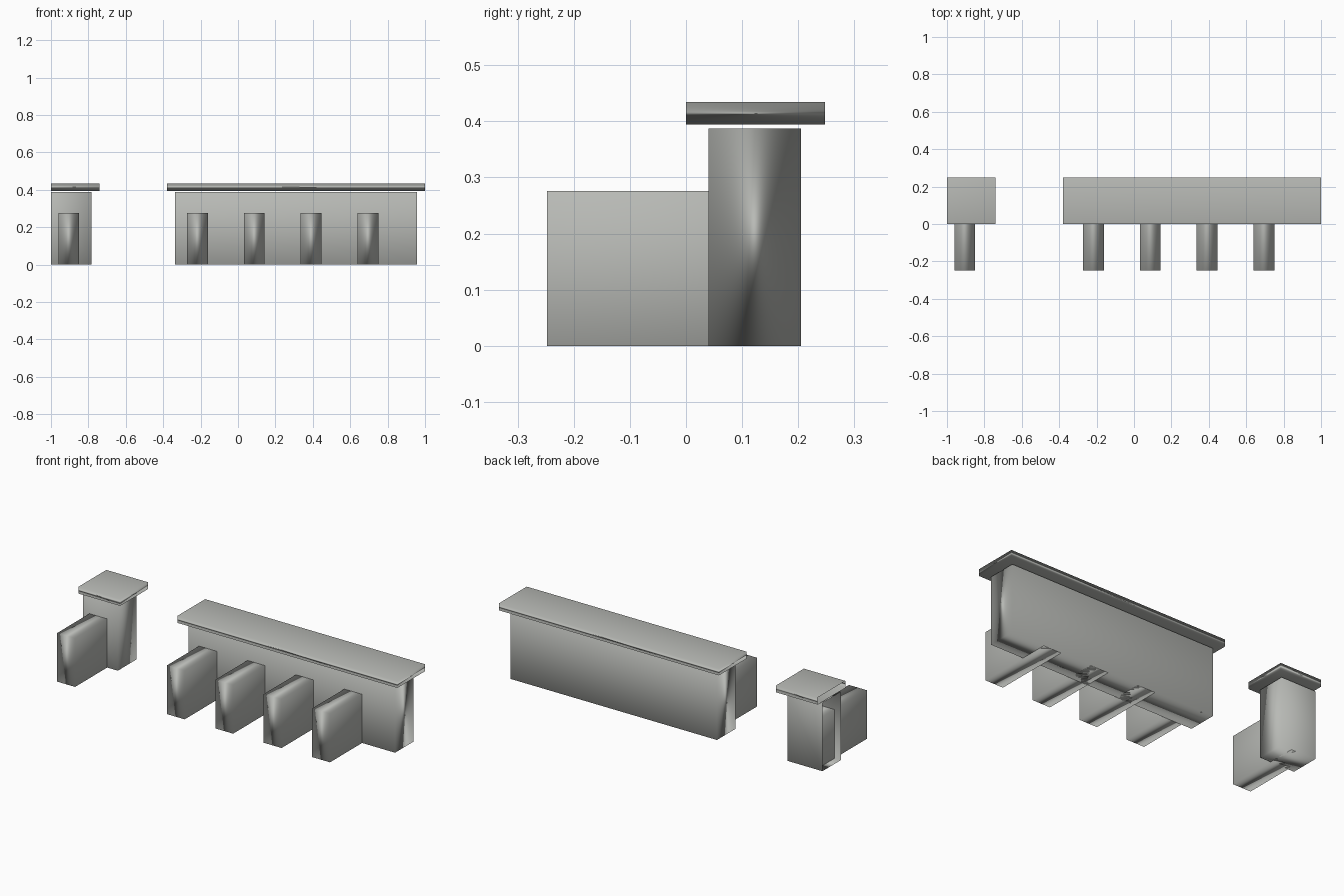
import bpy
import bmesh

cube = bpy.data.objects.get("Cube")
if cube:
    bpy.data.objects.remove(cube, do_unlink=True)

# One stone colour throughout
STONE = (0.48, 0.49, 0.465, 1.0)
stone = bpy.data.materials.new("grey stone")
stone.use_nodes = True
stone.diffuse_color = STONE
stone.node_tree.nodes["Principled BSDF"].inputs["Base Color"].default_value = STONE


def block(name, x, y, z, open_end=False):
    """Softly shaded box spanning the given ranges, optionally open at its -x end."""
    bm = bmesh.new()
    bmesh.ops.create_cube(bm, size=1)
    for v in bm.verts:
        v.co = [lo if c < 0 else hi for c, (lo, hi) in zip(v.co, (x, y, z))]
    bm.normal_update()
    if open_end:
        ends = [f for f in bm.faces if f.normal.x < -0.9]
        bmesh.ops.delete(bm, geom=ends, context="FACES_ONLY")
    for f in bm.faces:
        f.smooth = True
    mesh = bpy.data.meshes.new(name)
    bm.to_mesh(mesh)
    bm.free()
    mesh.materials.append(stone)
    ob = bpy.data.objects.new(name, mesh)
    bpy.context.collection.objects.link(ob)
    # Large faces dominate the shading, small ones blend into them
    weighted = ob.modifiers.new("weighted normals", "WEIGHTED_NORMAL")
    weighted.mode = "FACE_AREA"
    return ob


WALL_Y, WALL_Z = (0.04, 0.205), (0, 0.387)
CAP_Y, CAP_Z = (0, 0.248), (0.394, 0.434)

# Long wall with its coping slab
block("long_wall", (-0.338, 0.958), WALL_Y, WALL_Z)
block("long_coping", (-0.38, 1.0), CAP_Y, CAP_Z)

# Short wall stub, cut off at its outer end
block("short_wall", (-1.0, -0.782), WALL_Y, WALL_Z, open_end=True)
block("short_coping", (-1.0, -0.74), CAP_Y, CAP_Z, open_end=True)

# Buttresses set into the front of both walls
centres = [-0.905] + [-0.217 + 0.304 * i for i in range(4)]
for i, cx in enumerate(centres):
    block(f"buttress_{i + 1}", (cx - 0.056, cx + 0.056), (-0.248, 0.2), (0, 0.276))
